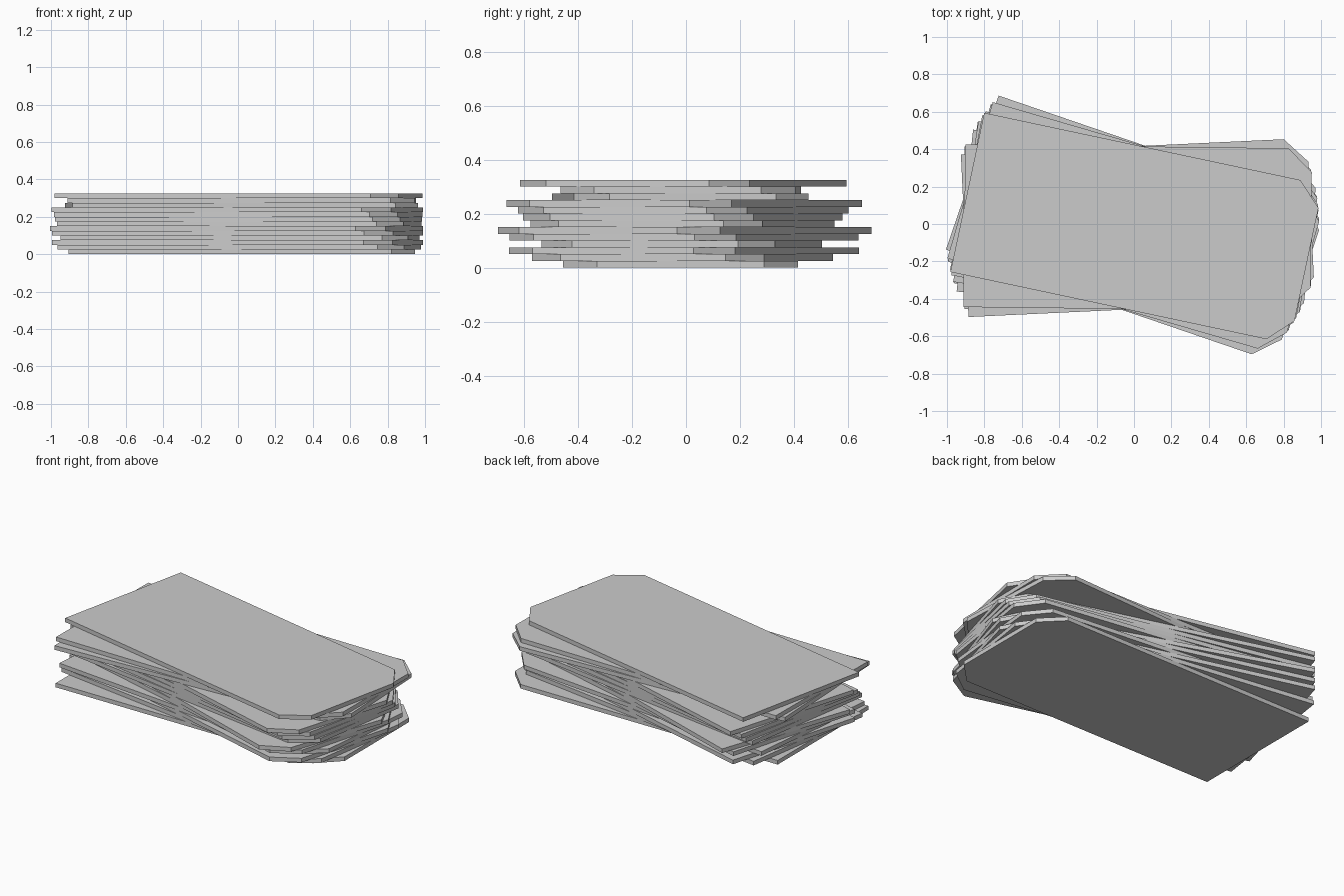
import bpy, bmesh
from math import radians

if "Cube" in bpy.data.objects:
    bpy.data.objects.remove(bpy.data.objects["Cube"])

THICK = 0.025

# Card outline: square at the left end, clipped corners at the right end
LEFT, RIGHT, FRONT, BACK, CLIP = -0.907, 0.947, -0.455, 0.415, 0.126
OUTLINE = [(LEFT, FRONT), (RIGHT - CLIP, FRONT), (RIGHT, FRONT + CLIP),
           (RIGHT, BACK - CLIP), (RIGHT - CLIP, BACK), (LEFT, BACK)]

# Fanned turn of each card in degrees, bottom to top
ANGLES = [0, -8.5, -15.4, -5.8, -15.2, -18.9, -8.9,
          -11, -12.6, -16.2, 2.7, -0.7, -12]


def card_mesh():
    bm = bmesh.new()
    face = bm.faces.new([bm.verts.new((x, y, 0)) for x, y in OUTLINE])
    top = bmesh.ops.extrude_face_region(bm, geom=[face])["geom"]
    bmesh.ops.translate(bm, vec=(0, 0, THICK),
                        verts=[v for v in top if isinstance(v, bmesh.types.BMVert)])
    bmesh.ops.recalc_face_normals(bm, faces=bm.faces)
    mesh = bpy.data.meshes.new("card")
    bm.to_mesh(mesh)
    bm.free()
    return mesh


# Stack of cards sharing one mesh
mesh = card_mesh()
for i, angle in enumerate(ANGLES):
    card = bpy.data.objects.new(f"card_{i + 1:02d}", mesh)
    card.location.z = i * THICK
    card.rotation_euler.z = radians(angle)
    bpy.context.collection.objects.link(card)
